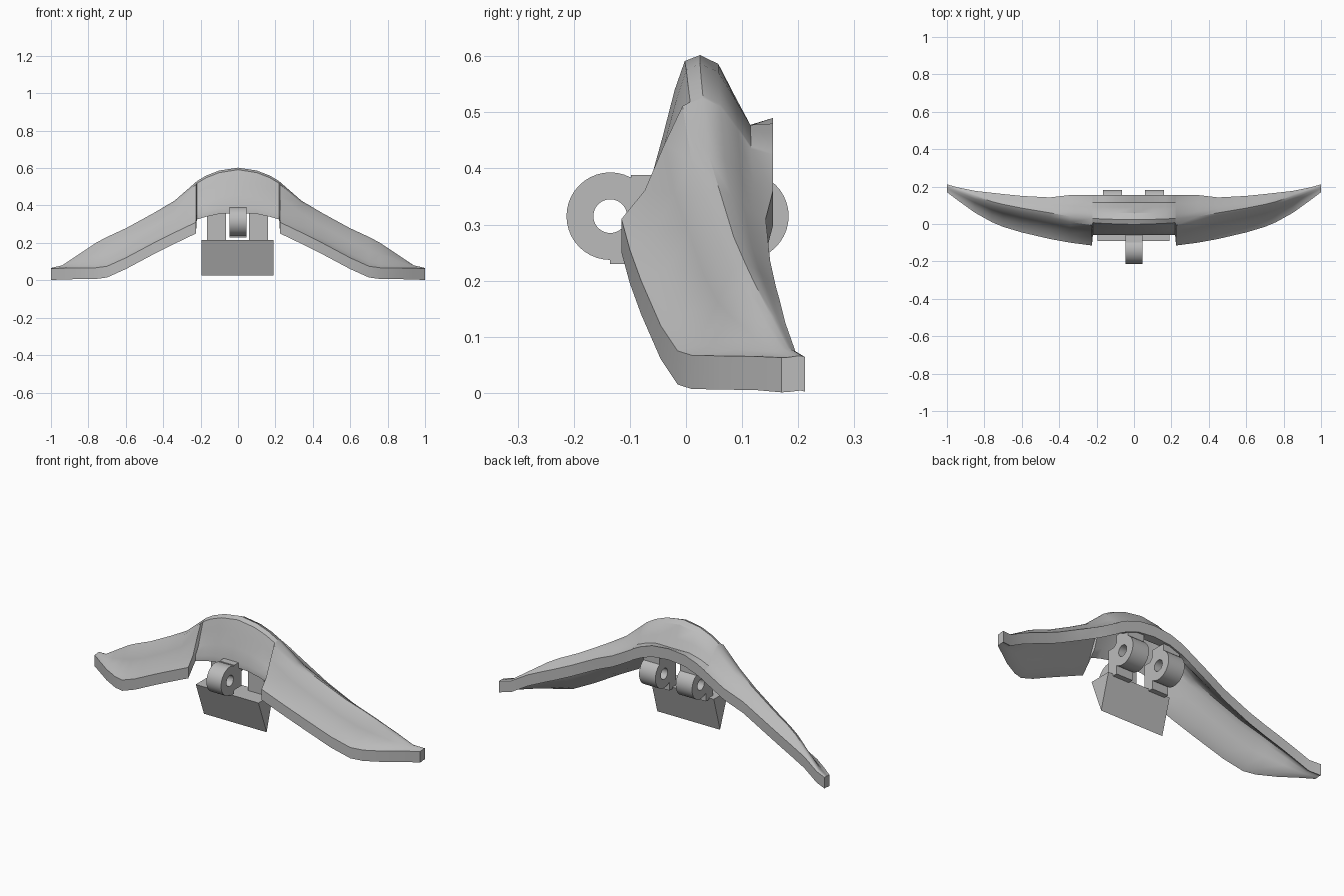
import bpy, bmesh, math

cube = bpy.data.objects.get("Cube")
if cube:
    bpy.data.objects.remove(cube, do_unlink=True)

grey = bpy.data.materials.new("plain_grey")
grey.use_nodes = True
COLOUR = (0.5, 0.5, 0.5, 1)
grey.diffuse_color = COLOUR
grey.node_tree.nodes["Principled BSDF"].inputs["Base Color"].default_value = COLOUR


def finish(name, bm, angle=35):
    bmesh.ops.recalc_face_normals(bm, faces=bm.faces)
    mesh = bpy.data.meshes.new(name)
    bm.to_mesh(mesh)
    bm.free()
    mesh.materials.append(grey)
    obj = bpy.data.objects.new(name, mesh)
    bpy.context.collection.objects.link(obj)
    bpy.ops.object.select_all(action="DESELECT")
    obj.select_set(True)
    bpy.context.view_layer.objects.active = obj
    bpy.ops.object.shade_smooth_by_angle(angle=math.radians(angle))
    return obj


def loft(name, loops, closed=False, angle=35):
    """Skin matching point loops; closed joins the last loop to the first."""
    bm = bmesh.new()
    rows = [[bm.verts.new(p) for p in loop] for loop in loops]
    pairs = list(zip(rows, rows[1:])) + ([(rows[-1], rows[0])] if closed else [])
    for a, b in pairs:
        for i in range(len(a)):
            j = (i + 1) % len(a)
            bm.faces.new((a[i], a[j], b[j], b[i]))
    if not closed:
        bm.faces.new(rows[0])
        bm.faces.new(rows[-1])
    return finish(name, bm, angle)


def prism(name, x0, x1, outline):
    return loft(name, [[(x, y, z) for y, z in outline] for x in (x0, x1)], angle=20)


def box(name, x0, x1, y0, y1, z0, z1):
    return prism(name, x0, x1, [(y0, z0), (y1, z0), (y1, z1), (y0, z1)])


def lug(name, x0, x1, y, z, outer=0.078, inner=0.03, sides=40):
    loops = []
    for x, r in ((x0, inner), (x0, outer), (x1, outer), (x1, inner)):
        loops.append([(x, y + r * math.cos(math.tau * i / sides),
                       z + r * math.sin(math.tau * i / sides)) for i in range(sides)])
    return loft(name, loops, closed=True)


# Arched shell: x, front edge y z, ridge y z, back edge y z, front thickness
STATIONS = [
    (0.00, -0.06, 0.39, 0.025, 0.602, 0.155, 0.49, 0.03),
    (0.10, -0.06, 0.385, 0.025, 0.587, 0.155, 0.48, 0.03),
    (0.17, -0.06, 0.37, 0.027, 0.56, 0.155, 0.455, 0.03),
    (0.22, -0.06, 0.355, 0.03, 0.53, 0.155, 0.43, 0.03),
    (0.225, -0.115, 0.31, 0.03, 0.525, 0.155, 0.425, 0.06),
    (0.34, -0.10, 0.255, 0.04, 0.425, 0.155, 0.36, 0.06),
    (0.45, -0.08, 0.20, 0.06, 0.36, 0.142, 0.31, 0.06),
    (0.60, -0.045, 0.12, 0.085, 0.278, 0.15, 0.235, 0.06),
    (0.70, -0.015, 0.075, 0.105, 0.232, 0.16, 0.19, 0.06),
    (0.76, 0.01, 0.067, 0.12, 0.20, 0.167, 0.165, 0.06),
    (0.85, 0.06, 0.066, 0.15, 0.14, 0.177, 0.125, 0.06),
    (0.94, 0.125, 0.065, 0.182, 0.08, 0.195, 0.074, 0.06),
    (1.00, 0.17, 0.063, 0.205, 0.066, 0.212, 0.064, 0.062),
]
MID_FRONT = ((0, 0), (0.22, 0.32), (0.47, 0.71), (0.68, 0.95), (1, 1))
WING_FRONT = ((0, 0), (0.35, 0.15), (0.6, 0.55), (0.82, 0.92), (1, 1))
MID_BACK = ((0.25, 0.14), (0.5, 0.7), (0.69, 1.12), (1, 1))
WING_BACK = ((0.25, 0.15), (0.5, 0.42), (0.69, 0.68), (1, 1))


def mix(a, b, w):
    return [(p[0] + (q[0] - p[0]) * w, p[1] + (q[1] - p[1]) * w) for p, q in zip(a, b)]


def section(sign, x, yf, zf, yr, zr, yb, zb, thick):
    w = min(x / 0.45, 1)
    top = [(yf + (yr - yf) * u, zf + (zr - zf) * v) for u, v in mix(MID_FRONT, WING_FRONT, w)]
    top += [(yr + (yb - yr) * u, zr + (zb - zr) * v) for u, v in mix(MID_BACK, WING_BACK, w)]
    n = len(top) - 1
    under = [(y, z - thick - (0.062 - thick) * i / n) for i, (y, z) in enumerate(top)]
    return [(sign * x, y, z) for y, z in top + under[::-1]]


loops = [section(-1, *s) for s in STATIONS[:0:-1]] + [section(1, *s) for s in STATIONS]
loft("arched_shell", loops)

# Front hinge lug with its root in the shell and a small lower stop
lug("front_lug", -0.045, 0.045, -0.135, 0.315)
box("front_lug_root", -0.045, 0.045, -0.098, -0.035, 0.25, 0.388)
box("front_lug_stop", -0.045, 0.045, -0.135, -0.098, 0.23, 0.255)

# Pair of back hinge lugs, with roots up to the shell and webs down to the wedge
for side, x0 in (("right", -0.165), ("left", 0.06)):
    x1 = x0 + 0.1
    lug(side + "_back_lug", x0, x1, 0.105, 0.315)
    box(side + "_back_lug_root", x0, x1, 0.06, 0.145, 0.36, 0.42)
    box(side + "_back_lug_web", x0, x1, 0.0, 0.06, 0.205, 0.36)

# Hanging wedge below the hinge
prism("hanging_wedge", -0.195, 0.19, [(-0.092, 0.215), (-0.02, 0.025), (0.035, 0.215)])
